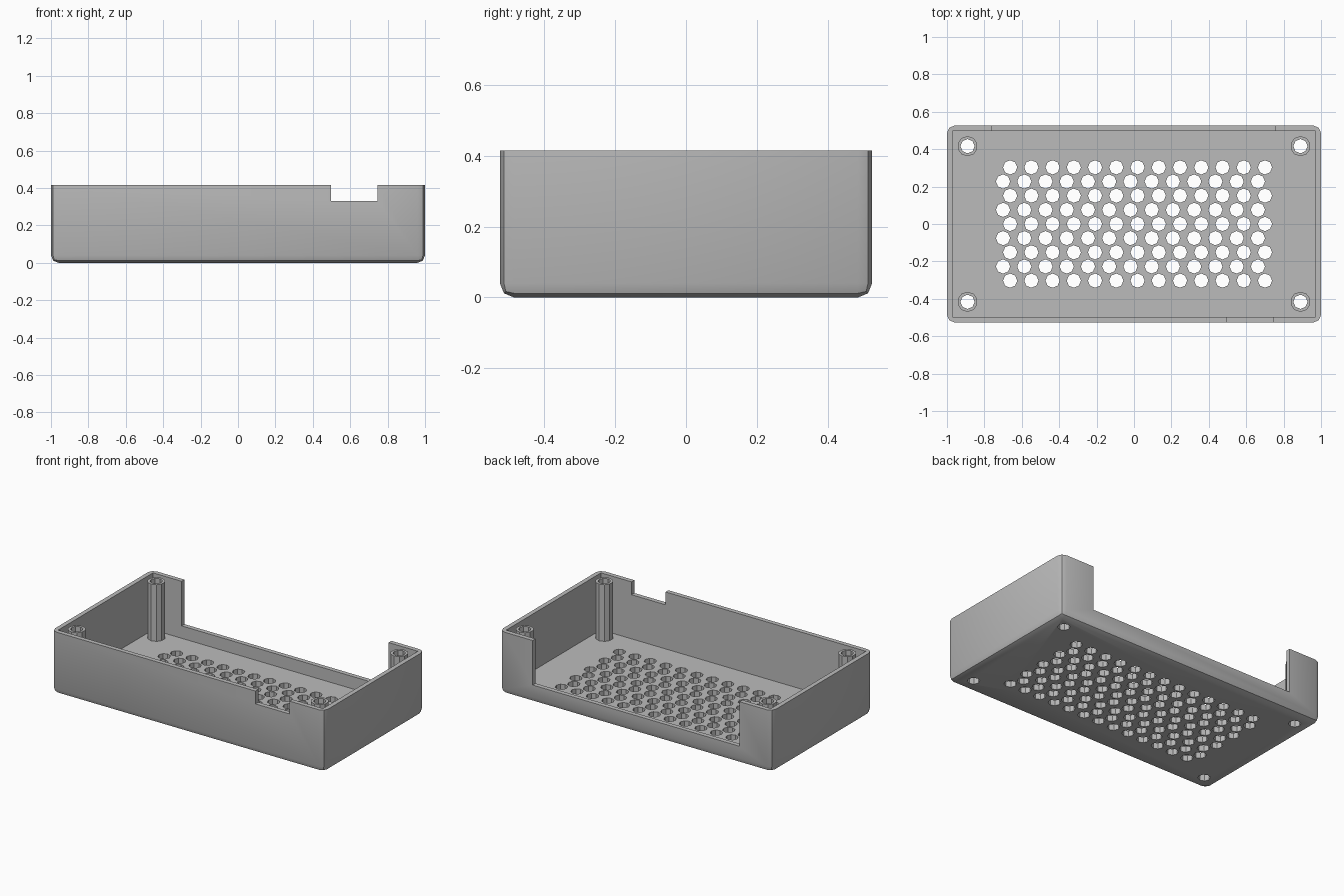
import bpy, bmesh, math
from mathutils import Matrix, Vector

cube = bpy.data.objects.get("Cube")
if cube:
    bpy.data.objects.remove(cube, do_unlink=True)

HALF_X, HALF_Y, HEIGHT = 1.0, 0.526, 0.415
WALL, FLOOR, ROUND = 0.03, 0.038, 0.04
PITCH = 0.0757
HOLE_R, POST_R = 0.038, 0.054
POSTS = [(x, y) for x in (-0.89, 0.89) for y in (-0.416, 0.416)]

grey = bpy.data.materials.new("plain grey")
grey.use_nodes = True
colour = (0.5, 0.5, 0.5, 1)
grey.diffuse_color = colour
grey.node_tree.nodes["Principled BSDF"].inputs["Base Color"].default_value = colour


def add_box(bm, low, high):
    low, high = Vector(low), Vector(high)
    matrix = Matrix.Translation((low + high) / 2) @ Matrix.Diagonal((*(high - low), 1))
    bmesh.ops.create_cube(bm, size=1, matrix=matrix)


def add_cylinder(bm, x, y, low, high, radius, sides):
    bmesh.ops.create_cone(bm, cap_ends=True, segments=sides, radius1=radius, radius2=radius,
                          depth=high - low, matrix=Matrix.Translation((x, y, (low + high) / 2)))


def make_object(name, bm):
    mesh = bpy.data.meshes.new(name)
    bm.to_mesh(mesh)
    bm.free()
    mesh.materials.append(grey)
    obj = bpy.data.objects.new(name, mesh)
    bpy.context.collection.objects.link(obj)
    return obj


def activate(obj):
    bpy.ops.object.select_all(action="DESELECT")
    obj.select_set(True)
    bpy.context.view_layer.objects.active = obj


def cut(obj, bm):
    cutter = make_object("cutter", bm)
    cutter.hide_render = True
    mod = obj.modifiers.new("cut", "BOOLEAN")
    mod.operation, mod.solver, mod.object = "DIFFERENCE", "EXACT", cutter
    activate(obj)
    bpy.ops.object.modifier_apply(modifier=mod.name)
    bpy.data.objects.remove(cutter, do_unlink=True)


# Tray body with rounded upright and bottom edges
bm = bmesh.new()
add_box(bm, (-HALF_X, -HALF_Y, 0), (HALF_X, HALF_Y, HEIGHT))
edges = [e for e in bm.edges if min(v.co.z for v in e.verts) < 0.01]
bmesh.ops.bevel(bm, geom=edges, offset=ROUND, segments=2, profile=0.5, affect="EDGES")
tray = make_object("tray", bm)

# Square-cornered cavity
bm = bmesh.new()
add_box(bm, (WALL - HALF_X, WALL - HALF_Y, FLOOR), (HALF_X - WALL, HALF_Y - WALL, 1))
cut(tray, bm)

# Small front notch and wide back opening
bm = bmesh.new()
add_box(bm, (0.497, -0.6, 0.33), (0.747, -0.45, 1))
add_box(bm, (-0.76, 0.45, 0.12), (0.755, 0.6, 1))
cut(tray, bm)

# Staggered vent holes and the screw holes through the floor
bm = bmesh.new()
for row in range(-4, 5):
    shift = PITCH / 4 if row % 2 == 0 else -PITCH / 4
    for column in range(-6, 7):
        add_cylinder(bm, column * PITCH * 1.5 + shift, row * PITCH, -0.1, 0.1, HOLE_R, 8)
for x, y in POSTS:
    add_cylinder(bm, x, y, -0.1, 0.1, HOLE_R, 8)
cut(tray, bm)

# Hollow screw posts in the corners
parts = [tray]
for x, y in POSTS:
    name = ("front" if y < 0 else "back") + ("_left" if x > 0 else "_right") + "_post"
    bm = bmesh.new()
    add_cylinder(bm, x, y, FLOOR, HEIGHT - 0.002, POST_R, 10)
    post = make_object(name, bm)
    bm = bmesh.new()
    add_cylinder(bm, x, y, -0.1, 1, HOLE_R, 8)
    cut(post, bm)
    parts.append(post)

for part in parts:
    activate(part)
    bpy.ops.object.shade_smooth_by_angle(angle=math.radians(30))
